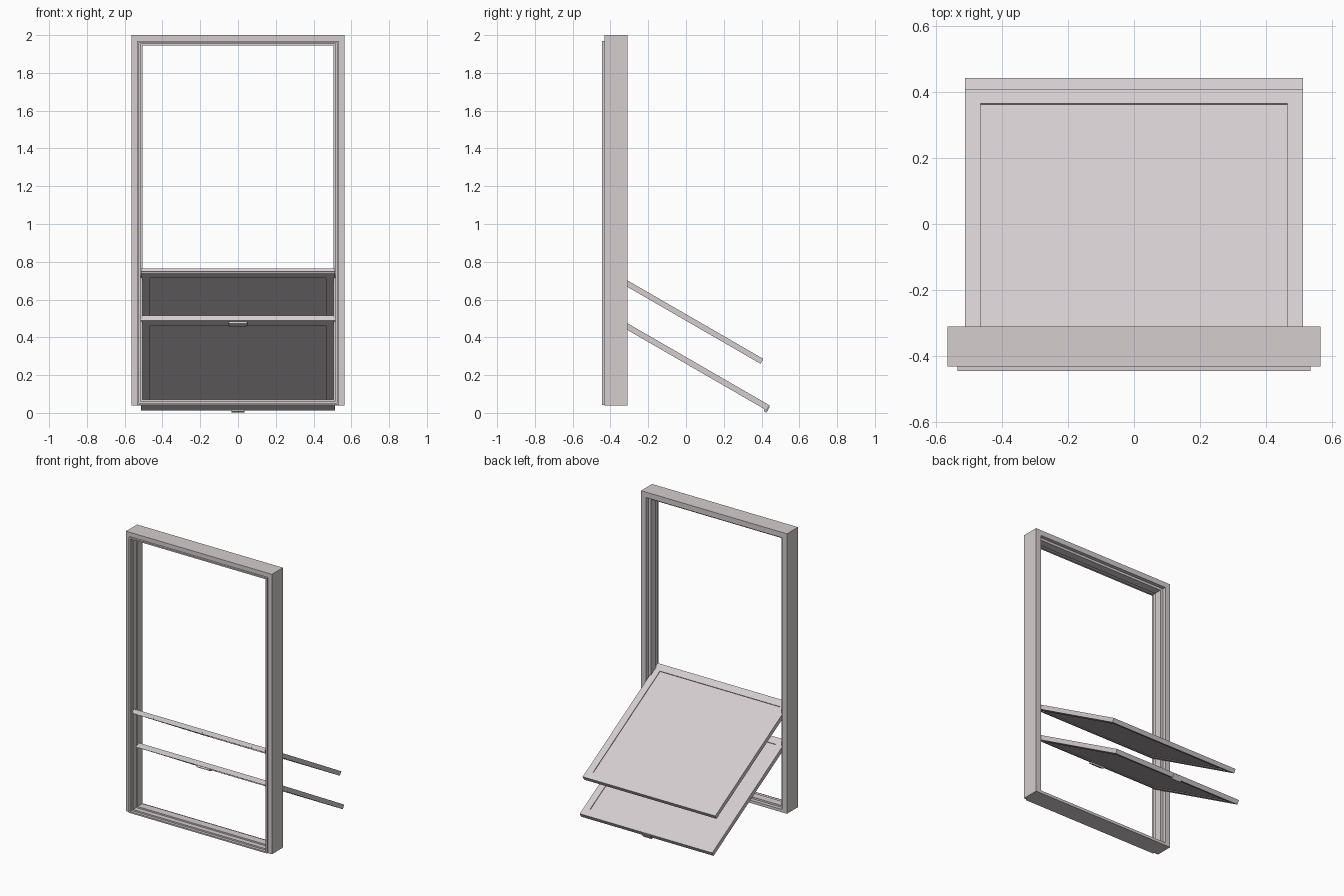
import bpy, bmesh, math
from mathutils import Vector

if "Cube" in bpy.data.objects:
    bpy.data.objects.remove(bpy.data.objects["Cube"])

mat = bpy.data.materials.new("warm_light_grey")
mat.diffuse_color = (0.66, 0.61, 0.62, 1)
mat.use_nodes = True
mat.node_tree.nodes["Principled BSDF"].inputs["Base Color"].default_value = mat.diffuse_color

TILT = math.radians(30)


def finish(name, bm):
    bmesh.ops.recalc_face_normals(bm, faces=bm.faces)
    me = bpy.data.meshes.new(name)
    bm.to_mesh(me)
    bm.free()
    me.materials.append(mat)
    ob = bpy.data.objects.new(name, me)
    bpy.context.collection.objects.link(ob)
    return ob


def ring(name, stations, place):
    """Mitred rectangular ring; station = (half width, low, high, depth)."""
    bm = bmesh.new()
    loops = []
    for hw, lo, hi, d in stations:
        corners = ((-hw, lo), (hw, lo), (hw, hi), (-hw, hi))
        loops.append([bm.verts.new(place(x, a, d)) for x, a in corners])
    n = len(loops)
    for i in range(n):
        p, q = loops[i], loops[(i + 1) % n]
        for k in range(4):
            m = (k + 1) % 4
            bm.faces.new((p[k], p[m], q[m], q[k]))
    return finish(name, bm)


def block(name, xs, us, ws, place, bevel=0):
    bm = bmesh.new()
    bmesh.ops.create_cube(bm, size=1)
    for v in bm.verts:
        x, u, w = [r[0] if c < 0 else r[1] for c, r in zip(v.co, (xs, us, ws))]
        v.co = place(x, u, w)
    ob = finish(name, bm)
    if bevel:
        mod = ob.modifiers.new("rounding", 'BEVEL')
        mod.width = bevel
        mod.segments = 2
    return ob


def upright(x, z, y):
    return Vector((x, y, z))


def tilted(y0, z0):
    """Local frame of a sash: u runs down the slope, w is normal to it."""
    c, s = math.cos(TILT), math.sin(TILT)
    return lambda x, u, w: Vector((x, y0 + u * c + w * s, z0 - u * s + w * c))


# Outer frame: front lip, stepped rebates, central stop and rear rebate
ring("window_frame", [
    (0.565, 0.04, 2.00, -0.31),
    (0.565, 0.04, 2.00, -0.432),
    (0.535, 0.042, 1.97, -0.432),
    (0.535, 0.042, 1.97, -0.445),
    (0.525, 0.052, 1.96, -0.445),
    (0.525, 0.052, 1.96, -0.425),
    (0.515, 0.062, 1.953, -0.425),
    (0.515, 0.062, 1.953, -0.39),
    (0.505, 0.072, 1.945, -0.39),
    (0.505, 0.072, 1.945, -0.335),
    (0.525, 0.060, 1.962, -0.335),
    (0.525, 0.060, 1.962, -0.31),
], upright)


# Tilted sashes: border ring with a thin recessed panel
def sash(name, y0, z0, length, t):
    place = tilted(y0, z0)
    hw, b = 0.513, 0.052
    ring(name + "_border", [
        (hw, 0, length, 0),
        (hw, 0, length, -t),
        (hw - b + 0.004, b, length - b, -t),
        (hw - b + 0.004, b, length - b, 0),
    ], place)
    block(name + "_panel", (-hw + b - 0.004, hw - b + 0.004),
          (b, length - b), (-t + 0.005, -0.005), place)
    return place


upper = sash("upper_sash", -0.42, 0.765, 0.958, 0.03)
lower = sash("lower_sash", -0.38, 0.515, 0.95, 0.031)

# Meeting rail strip on the high end of the upper sash
block("meeting_rail_strip", (-0.513, 0.513), (-0.005, 0), (-0.022, -0.010), upper)

# Pull handle below the lower sash and catch on its low end
block("pull_handle", (-0.05, 0.05), (0.008, 0.045), (-0.043, -0.03), lower, 0.005)
block("end_catch", (-0.035, 0.035), (0.938, 0.955), (-0.042, -0.006), lower, 0.002)
